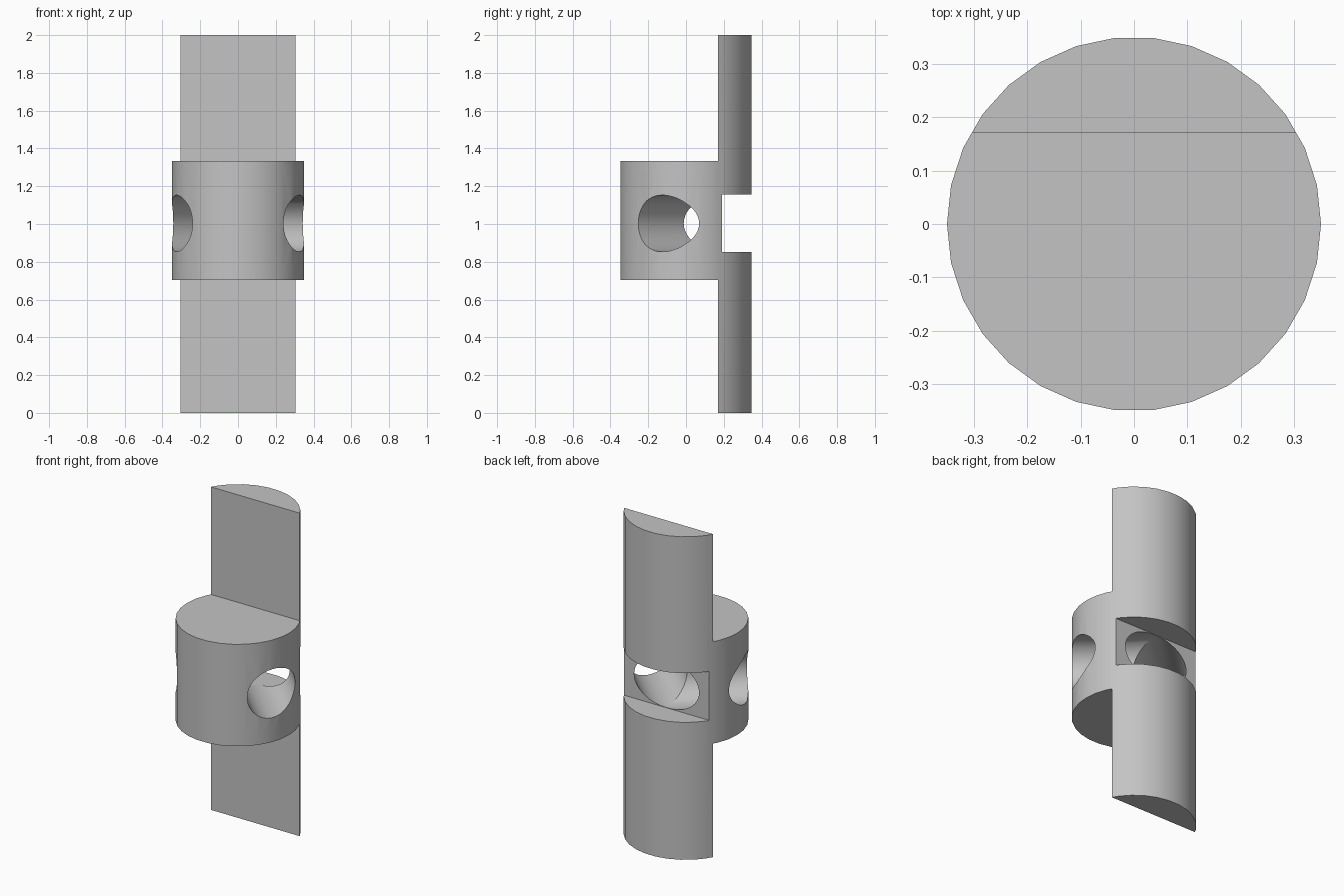
import bpy
import math

RADIUS = 0.35
FLAT_Y = 0.17          # flat front face of the half-round post
COLLAR = (0.703, 1.334)
HOLE_Z = 1.003
HOLE_R = 0.15
NOTCH_Y = 0.19

if "Cube" in bpy.data.objects:
    bpy.data.objects.remove(bpy.data.objects["Cube"], do_unlink=True)

grey = bpy.data.materials.new("plain grey")
grey.use_nodes = True
colour = (0.55, 0.55, 0.55, 1)
grey.diffuse_color = colour
grey.node_tree.nodes["Principled BSDF"].inputs["Base Color"].default_value = colour


def cylinder(name, sides, radius, depth, location, rotation=(0, 0, 0)):
    bpy.ops.mesh.primitive_cylinder_add(vertices=sides, radius=radius, depth=depth,
                                        location=location, rotation=rotation)
    bpy.context.object.name = name
    return bpy.context.object


def box(name, low, high):
    centre = [(a + b) / 2 for a, b in zip(low, high)]
    bpy.ops.mesh.primitive_cube_add(size=1, location=centre)
    ob = bpy.context.object
    ob.name = name
    ob.scale = [b - a for a, b in zip(low, high)]
    return ob


def cut(target, cutter):
    mod = target.modifiers.new("cut", "BOOLEAN")
    mod.operation = "DIFFERENCE"
    mod.solver = "EXACT"
    mod.object = cutter
    bpy.context.view_layer.update()
    bpy.ops.object.select_all(action="DESELECT")
    target.select_set(True)
    bpy.context.view_layer.objects.active = target
    bpy.ops.object.modifier_apply(modifier=mod.name)
    bpy.data.objects.remove(cutter, do_unlink=True)


# Round bar, turned so a corner of its outline points along x
post = cylinder("post_with_collar", 30, RADIUS, 2, (0, 0, 1), (0, 0, math.pi / 2))
post.data.materials.append(grey)

# Front half removed above and below the collar
cut(post, box("upper_cutter", (-1, -1, COLLAR[1]), (1, FLAT_Y, 3)))
cut(post, box("lower_cutter", (-1, -1, -1), (1, FLAT_Y, COLLAR[0])))

# Notch across the back
cut(post, box("notch_cutter", (-1, NOTCH_Y, HOLE_Z - 0.152), (1, 1, HOLE_Z + 0.152)))

# Two diagonal holes that meet at the notch
for side in (-1, 1):
    cut(post, cylinder("hole_cutter", 48, HOLE_R, 2, (0, 0.2, HOLE_Z),
                       (math.pi / 2, 0, side * math.pi / 4)))

bpy.ops.object.transform_apply(location=True, rotation=True, scale=True)
bpy.ops.object.shade_smooth_by_angle(angle=math.radians(20))
